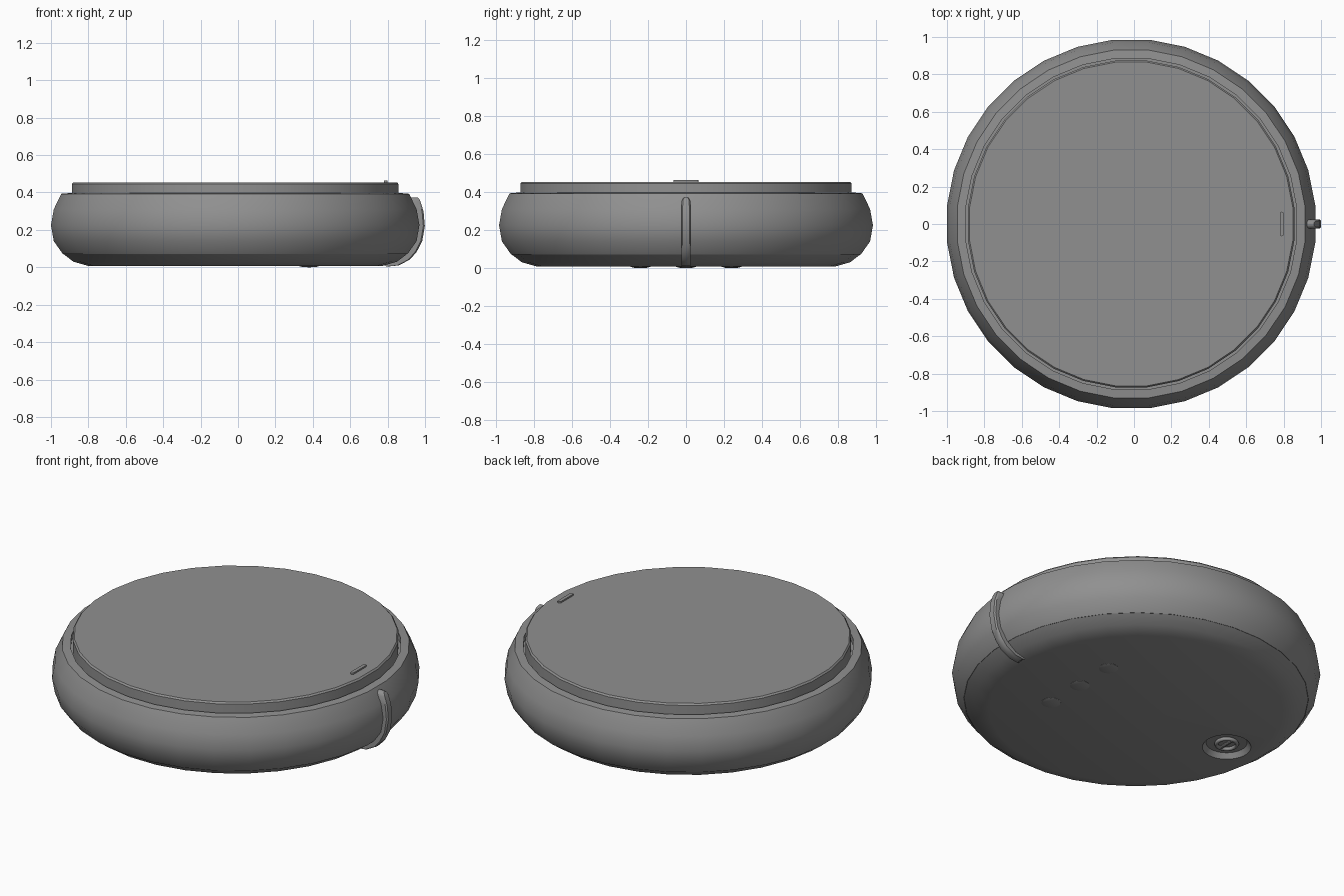
import bpy, bmesh, math

cube = bpy.data.objects.get("Cube")
if cube:
    bpy.data.objects.remove(cube, do_unlink=True)

CX = -0.015      # centre of the round case
SIDES = 32
FLAT = math.cos(math.pi / SIDES)

grey = bpy.data.materials.new("grey")
grey.use_nodes = True
grey.diffuse_color = (0.28, 0.28, 0.28, 1)
grey.node_tree.nodes["Principled BSDF"].inputs["Base Color"].default_value = (0.28, 0.28, 0.28, 1)


def finish(name, bm, angle=35):
    bmesh.ops.remove_doubles(bm, verts=bm.verts, dist=1e-5)
    bmesh.ops.recalc_face_normals(bm, faces=bm.faces)
    mesh = bpy.data.meshes.new(name)
    bm.to_mesh(mesh)
    bm.free()
    mesh.materials.append(grey)
    ob = bpy.data.objects.new(name, mesh)
    bpy.context.collection.objects.link(ob)
    smooth(ob, angle)
    return ob


def smooth(ob, angle=35):
    bpy.ops.object.select_all(action="DESELECT")
    ob.select_set(True)
    bpy.context.view_layer.objects.active = ob
    bpy.ops.object.shade_smooth_by_angle(angle=math.radians(angle))


def lathe(name, profile, x=CX, y=0.0, sides=SIDES, angle=35):
    """Turn a profile of (flat-to-centre distance, height), axis to axis."""
    bm = bmesh.new()
    rings = []
    for r, z in profile:
        if r == 0:
            rings.append([bm.verts.new((x, y, z))] * sides)
        else:
            rings.append([bm.verts.new((x + r / FLAT * math.cos((i + .5) * math.tau / sides),
                                        y + r / FLAT * math.sin((i + .5) * math.tau / sides), z))
                          for i in range(sides)])
    for a, b in zip(rings, rings[1:]):
        for i in range(sides):
            j = (i + 1) % sides
            bm.faces.new(list(dict.fromkeys((a[i], a[j], b[j], b[i]))))
    return finish(name, bm, angle)


# Rounded case with a recess for the lid
lathe("case", [(0, .075), (.90, .075), (.922, .072), (.97, .14), (.985, .225), (.97, .31),
               (.93, .393), (.885, .397), (.885, .36), (0, .36)], angle=40)

# Lid with a softened top edge
lathe("lid", [(0, .34), (.873, .34), (.873, .445), (.865, .454), (0, .454)])

# Base with a shallow dish cut in its underside
base = lathe("base", [(0, .007), (.785, .007), (.865, .03), (.92, .072), (0, .072)], angle=45)
cutter = lathe("dish_cutter", [(0, -.02), (.15, -.02), (.11, .035), (0, .035)], x=-.65)
cutter.hide_render = True
cut = base.modifiers.new("dish", "BOOLEAN")
cut.operation = "DIFFERENCE"
cut.object = cutter
bpy.context.view_layer.objects.active = base
bpy.ops.object.modifier_apply(modifier=cut.name)
bpy.data.objects.remove(cutter, do_unlink=True)
smooth(base)

# Ring and crossbar in the dish
bpy.ops.mesh.primitive_torus_add(location=(-.65, 0, .026), major_radius=.055, minor_radius=.011,
                                 major_segments=24, minor_segments=8)
ring = bpy.context.object
ring.name = "dish_ring"
ring.data.materials.append(grey)
smooth(ring, 60)
bpy.ops.mesh.primitive_cylinder_add(vertices=10, radius=.009, depth=.11, location=(-.65, 0, .026),
                                    rotation=(math.pi / 2, 0, 0))
bar = bpy.context.object
bar.name = "dish_crossbar"
bar.data.materials.append(grey)
smooth(bar)

# Three low feet under the base
for k, y in enumerate((-.24, 0, .24)):
    lathe(f"foot_{k + 1}", [(0, .02), (.055, .02), (.052, .006), (.035, .001), (0, 0)],
          x=.38, y=y, sides=20, angle=60)

# Raised slim bar on the lid, with round ends
bm = bmesh.new()
HALF, R = .056, .01
outline = []
for s in (1, -1):
    for i in range(7):
        a = math.pi * i / 6 + (0 if s > 0 else math.pi)
        outline.append((.79 + R * math.cos(a), s * HALF + R * math.sin(a)))
face = bm.faces.new([bm.verts.new((x, y, .45)) for x, y in outline])
top = bmesh.ops.extrude_face_region(bm, geom=[face])["geom"]
bmesh.ops.translate(bm, vec=(0, 0, .013), verts=[v for v in top if isinstance(v, bmesh.types.BMVert)])
finish("lid_marker", bm)

# Curved strap up the side: outer edge (x, z) and half width, rounded at the top
path = [(.80, .004, .025), (.86, .010, .025), (.92, .042, .025), (.955, .082, .025),
        (.985, .14, .025), (.999, .22, .025), (.992, .30, .025), (.975, .352, .024),
        (.968, .366, .018), (.962, .374, .008)]
bm = bmesh.new()
rows = []
for x, z, w in path:
    xi, zi = x - .07, z + max(0, .1 - z) * .6
    rows.append([bm.verts.new(p) for p in
                 ((xi, -w, zi), (x - .008, -w, z), (x, -w * .7, z),
                  (x, w * .7, z), (x - .008, w, z), (xi, w, zi))])
for a, b in zip(rows, rows[1:]):
    for i in range(len(a)):
        j = (i + 1) % len(a)
        bm.faces.new((a[i], a[j], b[j], b[i]))
bm.faces.new(rows[0])
bm.faces.new(rows[-1])
finish("side_strap", bm, 40)
